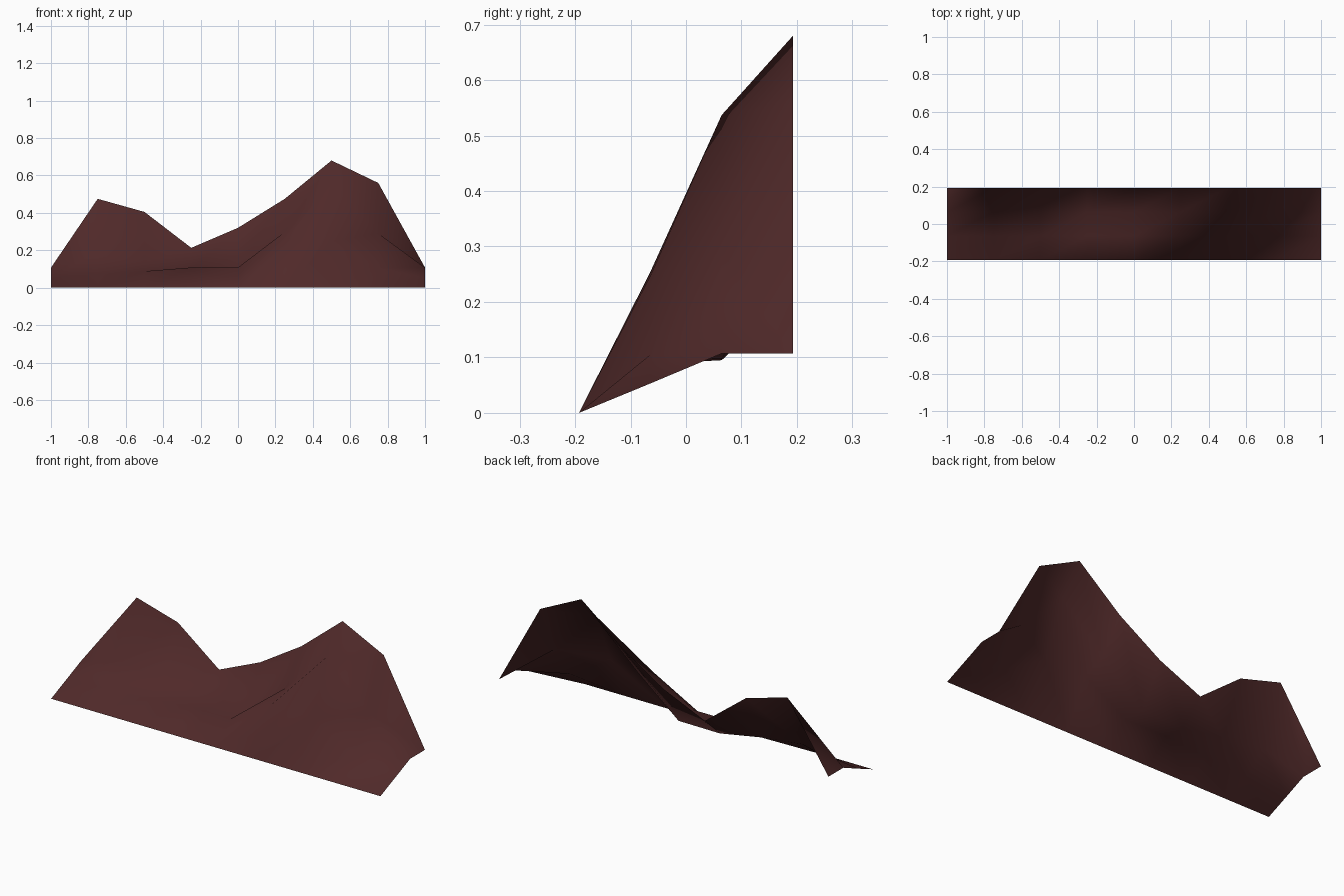
import bpy, bmesh

if "Cube" in bpy.data.objects:
    bpy.data.objects.remove(bpy.data.objects["Cube"])

# Heights of the hillside sheet: 9 stations along x, 4 rows from front to back
ROWS = [
    [0.0] * 9,
    [.053, .072, .088, .108, .108, .254, .247, .105, .053],
    [.107, .17, .14, .095, .097, .298, .537, .29, .107],
    [.107, .475, .405, .213, .32, .475, .68, .56, .107],
]
HALF_DEPTH = 0.193

# Earth colour
earth = bpy.data.materials.new("dark red earth")
earth.diffuse_color = (0.08, 0.0225, 0.0225, 1)
earth.use_nodes = True
earth.node_tree.nodes["Principled BSDF"].inputs["Base Color"].default_value = earth.diffuse_color

# Open ridge sheet, each cell split along the same diagonal
bm = bmesh.new()
grid = [[bm.verts.new((-1 + i * 0.25, HALF_DEPTH * (2 * j / 3 - 1), z))
         for i, z in enumerate(row)] for j, row in enumerate(ROWS)]
for j in range(3):
    for i in range(8):
        a, b = grid[j][i], grid[j][i + 1]
        c, d = grid[j + 1][i + 1], grid[j + 1][i]
        bm.faces.new((a, b, c))
        bm.faces.new((a, c, d))
for f in bm.faces:
    f.smooth = True
mesh = bpy.data.meshes.new("ridge_terrain")
bm.to_mesh(mesh)
bm.free()
mesh.materials.append(earth)
ridge = bpy.data.objects.new("ridge_terrain", mesh)
bpy.context.collection.objects.link(ridge)
